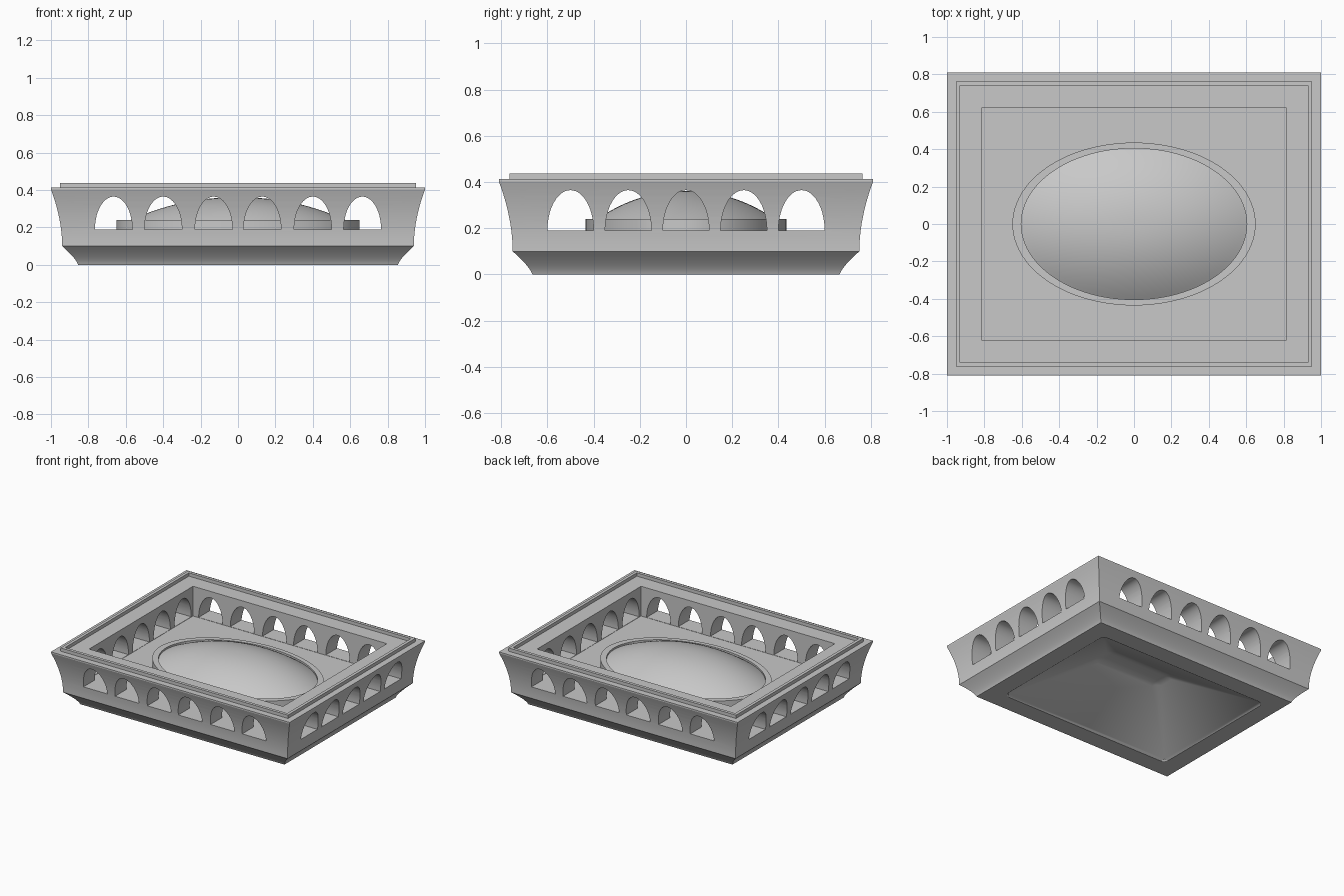
import bpy, bmesh, math

old = bpy.data.objects.get("Cube")
if old:
    bpy.data.objects.remove(old, do_unlink=True)

grey = bpy.data.materials.new("stone_grey")
grey.use_nodes = True
colour = (0.58, 0.58, 0.58, 1)
grey.diffuse_color = colour
grey.node_tree.nodes["Principled BSDF"].inputs["Base Color"].default_value = colour


def finish(name, bm):
    bmesh.ops.recalc_face_normals(bm, faces=bm.faces)
    mesh = bpy.data.meshes.new(name)
    bm.to_mesh(mesh)
    bm.free()
    mesh.materials.append(grey)
    ob = bpy.data.objects.new(name, mesh)
    bpy.context.collection.objects.link(ob)
    return ob


def activate(ob):
    bpy.ops.object.select_all(action='DESELECT')
    ob.select_set(True)
    bpy.context.view_layer.objects.active = ob


def smooth(ob):
    activate(ob)
    bpy.ops.object.shade_smooth_by_angle(angle=math.radians(15))


def loft(bm, rings, base=True):
    """Bridge successive closed rings of points; cap the end and optionally the base."""
    loops = [[bm.verts.new(p) for p in ring] for ring in rings]
    n = len(loops[0])
    for a, b in zip(loops, loops[1:]):
        for i in range(n):
            j = (i + 1) % n
            bm.faces.new((a[i], a[j], b[j], b[i]))
    if base:
        bm.faces.new(loops[0])
    bm.faces.new(loops[-1])
    return loops


def rectangle(inset, z):
    x, y = 1 - inset, 0.81 - inset
    return [(x, y, z), (-x, y, z), (-x, -y, z), (x, -y, z)]


def ellipse(r, z, n=96):
    steps = [2 * math.pi * i / n for i in range(n)]
    return [(r * math.cos(a), 0.67 * r * math.sin(a), z) for a in steps]


# Tray section: hipped hollow underneath, cove, flared wall, lip, inner well
section = [(0.74, 0.26), (0.30, 0.012), (0.285, 0.004), (0.28, 0)]
for i in range(9):
    t = i / 8
    section.append((0.145 - 0.085 * t ** 1.35, 0.1 * t))
for i in range(1, 11):
    t = i / 10
    section.append((0.06 * (1 - t ** 1.9), 0.1 + 0.303 * t))
section += [(0, 0.413), (0.047, 0.413), (0.047, 0.438), (0.07, 0.438),
            (0.07, 0.413), (0.188, 0.413), (0.188, 0.188), (0.55, 0.188), (0.76, 0.3)]
bm = bmesh.new()
rings = loft(bm, [rectangle(d, z) for d, z in section])

# Soften the corners and ceiling edges of the hollow
hips = [bm.edges.get((a[i], b[i])) for a, b in zip(rings[:3], rings[1:4]) for i in range(4)]
ceiling = [bm.edges.get((rings[0][i], rings[0][i - 1])) for i in range(4)]
bmesh.ops.bevel(bm, geom=hips + ceiling, offset=0.035, offset_type='OFFSET',
                segments=4, profile=0.5, affect='EDGES', clamp_overlap=True)
tray = finish("tray_body", bm)

# Arched openings through the four walls
bm = bmesh.new()
arch = [(0.1 * math.cos(math.pi * i / 28), 0.19 + 0.175 * math.sin(math.pi * i / 28))
        for i in range(29)]
for side in (-1, 1):
    for c in (-0.665, -0.4, -0.13, 0.13, 0.4, 0.665):
        loft(bm, [[(c + u, side * y, z) for u, z in arch] for y in (0.61, 0.9)])
    for c in (-0.5, -0.25, 0, 0.25, 0.5):
        loft(bm, [[(side * x, c + u, z) for u, z in arch] for x in (0.79, 1.1)])
cutter = finish("arch_cutter", bm)
cutter.hide_render = True
cut = tray.modifiers.new("arches", 'BOOLEAN')
cut.operation = 'DIFFERENCE'
cut.solver = 'EXACT'
cut.object = cutter
activate(tray)
bpy.ops.object.modifier_apply(modifier=cut.name)
bpy.data.objects.remove(cutter, do_unlink=True)
smooth(tray)

# Raised oval rim around the dome
bm = bmesh.new()
for_rim = ((0.65, 0.18), (0.65, 0.24), (0.603, 0.24), (0.603, 0.2))
loft(bm, [ellipse(r, z) for r, z in for_rim], base=False)
bm.faces.ensure_lookup_table()
bmesh.ops.delete(bm, geom=[bm.faces[-1]], context='FACES_ONLY')
smooth(finish("oval_rim", bm))

# Shallow oval dome, open underneath
bm = bmesh.new()
shell = [ellipse(0.604, 0.19)]
for i in range(20):
    t = 1 - i / 20
    shell.append(ellipse(0.604 * t, 0.361 - 0.135 * t ** 2.15))
loft(bm, shell, base=False)
smooth(finish("oval_dome", bm))
